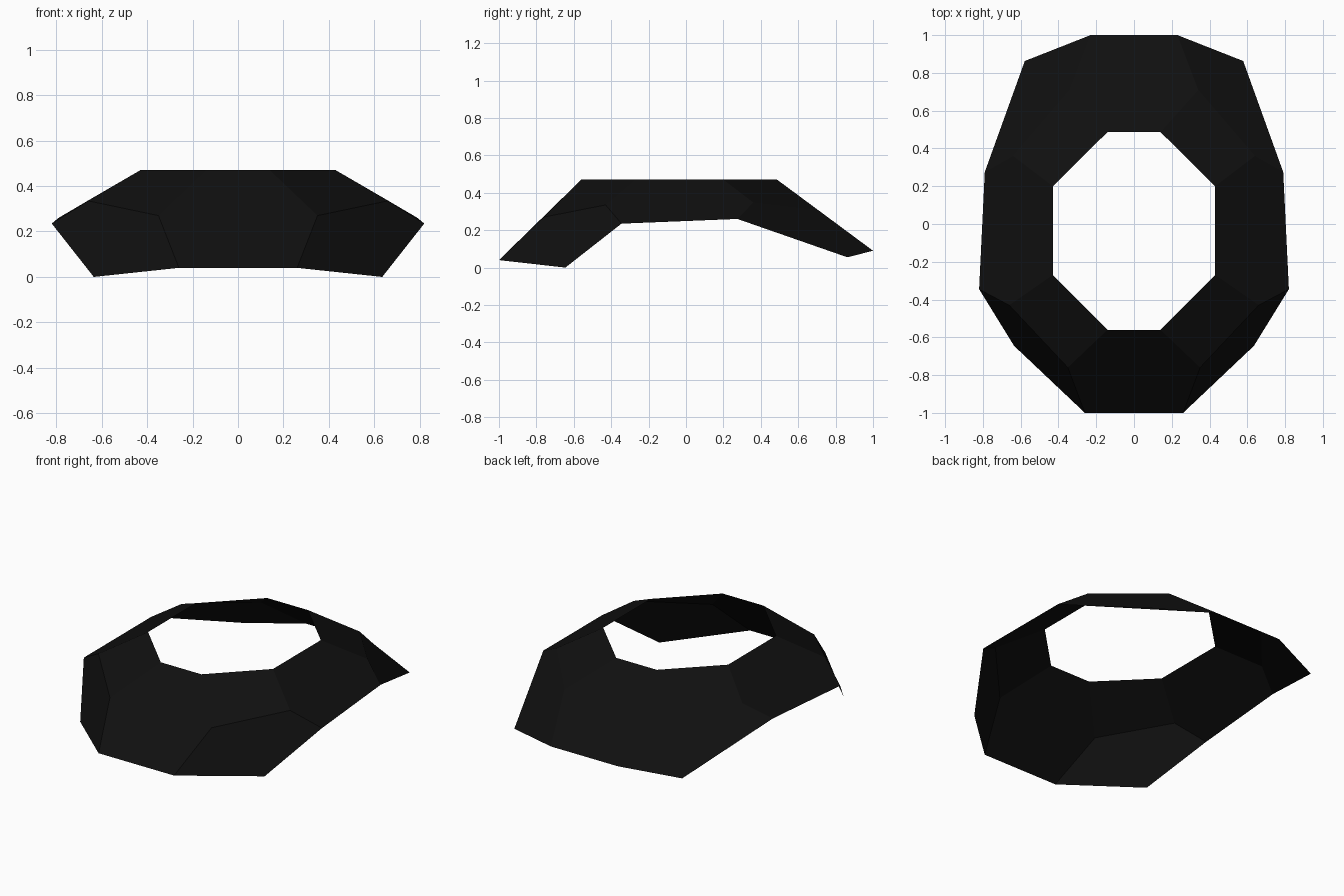
import bpy
import bmesh

cube = bpy.data.objects.get("Cube")
if cube:
    bpy.data.objects.remove(cube, do_unlink=True)

# Near-black finish
black = bpy.data.materials.new("black")
black.use_nodes = True
colour = (0.005, 0.005, 0.005, 1)
black.diffuse_color = colour
black.node_tree.nodes["Principled BSDF"].inputs["Base Color"].default_value = colour

# Left half of each ring, listed front to back
TOP = [(0.14, -0.56, 0.47), (0.43, -0.27, 0.47), (0.43, 0.2, 0.47), (0.14, 0.487, 0.47)]
BEND = [(0.35, -0.76, 0.27), (0.66, -0.43, 0.335), (0.64, 0.36, 0.348), (0.34, 0.71, 0.305)]
RIM = [(0.26, -1, 0.04), (0.635, -0.645, 0.0), (0.82, -0.345, 0.235),
       (0.79, 0.275, 0.26), (0.578, 0.863, 0.055), (0.23, 1, 0.09)]

bm = bmesh.new()


def make_half(side):
    return [[bm.verts.new((side * x, y, z)) for x, y, z in ring]
            for ring in (TOP, BEND, RIM)]


def side_panels(half):
    t, m, r = half
    return [
        [t[0], t[1], m[1], m[0]],                # front corner, upper
        [m[0], m[1], r[2], r[1], r[0]],          # front corner, lower
        [t[1], t[2], m[2], r[3], r[2], m[1]],    # side
        [t[2], t[3], m[3], m[2]],                # back corner, upper
        [m[2], m[3], r[5], r[4], r[3]],          # back corner, lower
    ]


left, right = make_half(1), make_half(-1)
panels = side_panels(left) + side_panels(right)

# Front and back panels span both halves
for end in (0, -1):
    panels.append([ring[end] for ring in left] + [ring[end] for ring in reversed(right)])

# Faces of the open shell, all turned outward (upward)
for panel in panels:
    face = bm.faces.new(panel)
    face.normal_update()
    if face.normal.z < 0:
        face.normal_flip()

mesh = bpy.data.meshes.new("faceted_shell")
bm.to_mesh(mesh)
bm.free()
mesh.materials.append(black)
shell = bpy.data.objects.new("faceted_shell", mesh)
bpy.context.collection.objects.link(shell)
